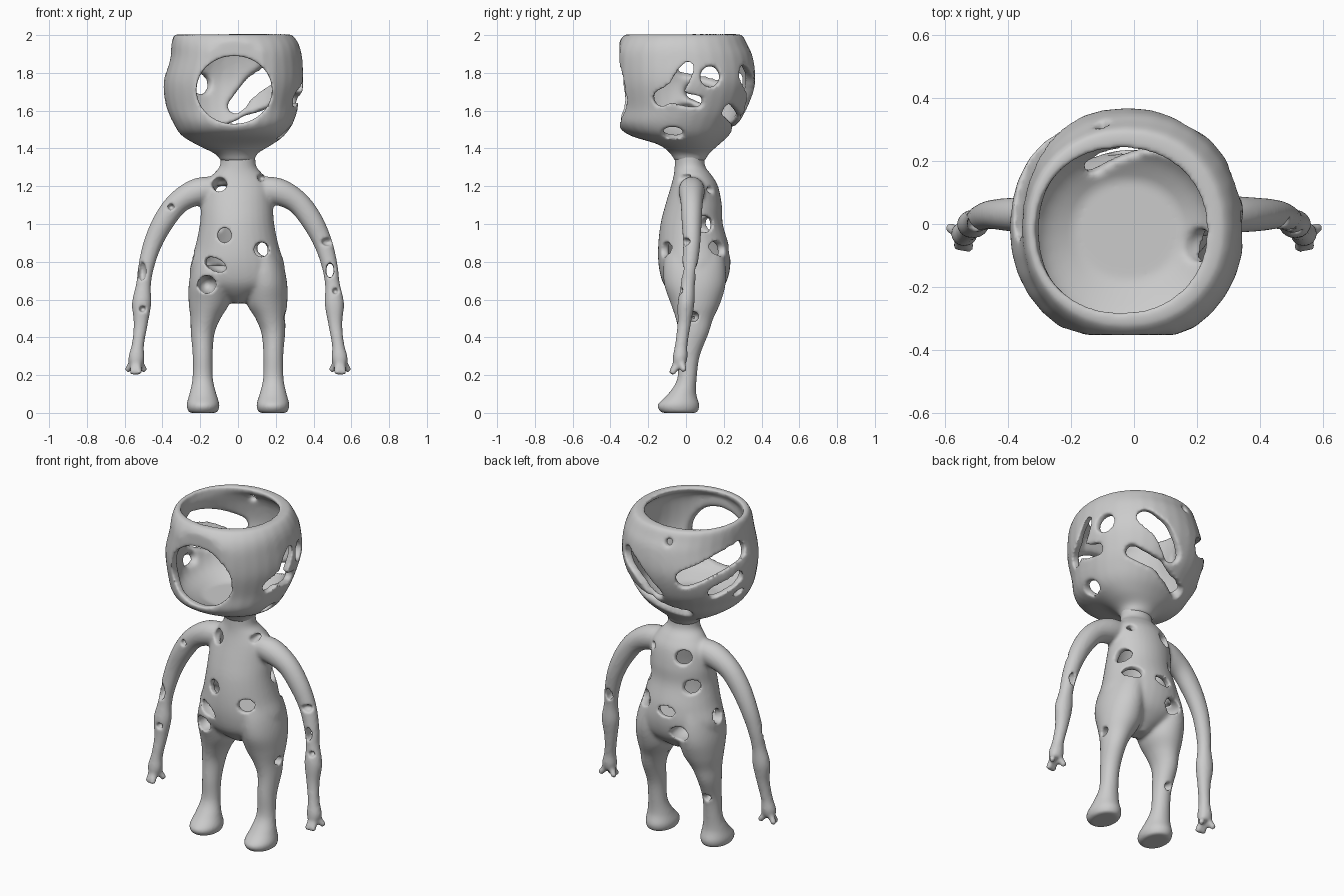
import bpy, bmesh, math
from mathutils import Vector, Matrix

cube = bpy.data.objects.get("Cube")
if cube:
    bpy.data.objects.remove(cube, do_unlink=True)

grey = bpy.data.materials.new("plain grey")
grey.use_nodes = True
grey.diffuse_color = (0.6, 0.6, 0.6, 1)
grey.node_tree.nodes["Principled BSDF"].inputs["Base Color"].default_value = grey.diffuse_color


def smooth_path(rings, steps=5):
    """Catmull-Rom interpolation through (x, y, z, rx, ry) rings."""
    pts = [Vector(r) for r in rings]
    ext = [pts[0]] + pts + [pts[-1]]
    out = []
    for a, b, c, d in zip(ext, ext[1:], ext[2:], ext[3:]):
        for i in range(steps):
            t = i / steps
            out.append(b + (c - a) * (t / 2) + (a * 2 - b * 5 + c * 4 - d) * (t * t / 2)
                       + (b * 3 - a - c * 3 + d) * (t ** 3 / 2))
    return out + [pts[-1]]


def loft(bm, rings, flat=True, power=1.0, sides=32, front=-1):
    """Closed skin over elliptical rings, level or square to their path."""
    path = smooth_path(rings)
    centres = [Vector(p[:3]) for p in path]
    loops = []
    for i, p in enumerate(path):
        along = Vector((0, 0, 1))
        if not flat:
            along = (centres[min(i + 1, len(path) - 1)] - centres[max(i - 1, 0)]).normalized()
        u = Vector((0, 1, 0)).cross(along).normalized()
        v = along.cross(u)
        loop = []
        for k in range(sides):
            a = math.tau * k / sides
            c, s = math.cos(a), math.sin(a)
            c = math.copysign(abs(c) ** power, c)
            s = math.copysign(abs(s) ** power, s)
            co = centres[i] + u * (c * p[3]) + v * (s * p[4])
            co.y = max(co.y, front)
            loop.append(bm.verts.new(co))
        loops.append(loop)
    for a, b in zip(loops, loops[1:]):
        for k in range(sides):
            n = (k + 1) % sides
            bm.faces.new((a[k], a[n], b[n], b[k]))
    bm.faces.new(loops[0][::-1])
    bm.faces.new(loops[-1])


def ellipsoid(bm, centre, size, roll=0):
    m = (Matrix.Translation(centre) @ Matrix.Rotation(math.radians(roll), 4, 'Y')
         @ Matrix.Diagonal((*size, 1)))
    bmesh.ops.create_icosphere(bm, subdivisions=3, radius=1, matrix=m)


def make_object(name, bm):
    mesh = bpy.data.meshes.new(name)
    bmesh.ops.recalc_face_normals(bm, faces=bm.faces[:])
    bm.to_mesh(mesh)
    bm.free()
    obj = bpy.data.objects.new(name, mesh)
    bpy.context.scene.collection.objects.link(obj)
    return obj


def remesh(obj, size):
    mod = obj.modifiers.new("Remesh", 'REMESH')
    mod.mode = 'VOXEL'
    mod.voxel_size = size


def relax(obj, rounds):
    mod = obj.modifiers.new("Smooth", 'SMOOTH')
    mod.factor = 0.5
    mod.iterations = rounds


def carve(name, solid, holes, voxel, rounds):
    """Fuse the solids, cut the holes, then soften every edge."""
    obj, cutter = make_object(name, solid), make_object(name + "_cutter", holes)
    cutter.hide_render = True
    remesh(cutter, 0.012)
    remesh(obj, 0.01)
    relax(obj, 5)
    cut = obj.modifiers.new("Cut", 'BOOLEAN')
    cut.operation, cut.solver, cut.object = 'DIFFERENCE', 'EXACT', cutter
    remesh(obj, voxel)
    relax(obj, rounds)
    graph = bpy.context.evaluated_depsgraph_get()
    mesh = bpy.data.meshes.new_from_object(obj.evaluated_get(graph))
    obj.modifiers.clear()
    obj.data = mesh
    mesh.name = name
    mesh.materials.clear()
    mesh.materials.append(grey)
    mesh.shade_smooth()
    bpy.data.objects.remove(cutter, do_unlink=True)


# Head: round bowl with a flattened face
head, head_cut = bmesh.new(), bmesh.new()
head_rings = [
    (0, .02, 1.33, .09, .08), (-.01, .02, 1.37, .11, .1), (-.02, .015, 1.42, .2, .16),
    (-.025, -.035, 1.47, .275, .265), (-.025, -.045, 1.53, .315, .32),
    (-.03, -.02, 1.62, .35, .35), (-.022, -.01, 1.75, .372, .377), (-.01, -.015, 1.88, .35, .37),
    (-.015, -.02, 1.95, .338, .345), (-.025, -.015, 1.995, .318, .318),
    (-.03, -.015, 2.005, .3, .3)]
loft(head, head_rings, power=.95, front=-.352)

# Head cavity, open at the top
inner = [(x, y, z, rx - .05, ry - .05) for x, y, z, rx, ry in head_rings[4:9]]
floor = (-.02, -.02, 1.47, .17, .16)
rim = [(-.04, -.02, 1.99, .272, .262), (-.04, -.02, 2.1, .28, .27)]
loft(head_cut, [floor] + inner + rim, power=.95, front=-.3)

# Face opening
bmesh.ops.create_cone(
    head_cut, cap_ends=True, segments=48, radius1=1, radius2=1, depth=.4,
    matrix=Matrix.Translation((-.02, -.4, 1.71)) @ Matrix.Diagonal((.2, 1, .18, 1))
    @ Matrix.Rotation(math.pi / 2, 4, 'X'))


def slot(points, r):
    """Winding slot through the head wall."""
    middle = Vector((-.02, .01, 1.72))
    for a, b in zip(points, points[1:]):
        for i in range(9):
            ray = Vector(a).lerp(Vector(b), i / 8) - middle
            ellipsoid(head_cut, middle + ray.normalized() * .34, (r, r, r))


# Back slots
slot([(.16, .29, 1.79), (.08, .33, 1.73), (-.01, .33, 1.61)], .056)
slot([(.22, .24, 1.59), (.06, .28, 1.54), (-.14, .21, 1.47)], .043)
# Left side slots
slot([(.34, -.15, 1.66), (.34, -.06, 1.71), (.34, .01, 1.84)], .048)
slot([(.34, -.04, 1.66), (.34, .06, 1.64)], .037)
# Right side slots
slot([(-.2, .29, 1.74), (-.32, .17, 1.81), (-.37, 0, 1.85)], .056)
slot([(-.31, .17, 1.65), (-.37, .04, 1.7)], .045)
slot([(-.36, -.02, 1.59), (-.36, .02, 1.59)], .035)
# Round head holes
ellipsoid(head_cut, (.34, .13, 1.78), (.12, .056, .06))
ellipsoid(head_cut, (.26, -.07, 1.48), (.1, .06, .035))
ellipsoid(head_cut, (-.1, .315, 1.94), (.022, .05, .024))
carve("head", head, head_cut, .01, 7)

# Torso and neck
body, body_cut = bmesh.new(), bmesh.new()
torso = [
    (0, .045, .58, .03, .05), (0, .045, .63, .13, .12), (0, .045, .69, .235, .168),
    (-.005, .045, .78, .252, .19), (-.005, .04, .88, .222, .188), (-.005, .03, 1, .197, .165),
    (-.005, .04, 1.1, .19, .15), (0, .045, 1.2, .175, .125), (0, .035, 1.26, .135, .1),
    (0, .02, 1.31, .095, .08), (0, .02, 1.4, .095, .08)]
loft(body, torso)
loft(body_cut, [(x, y, z, rx - .045, ry - .045) for x, y, z, rx, ry in torso[3:8]])

for side in (-1, 1):
    # Leg and foot, rising inside the hip
    leg = [
        (.185, -.035, 0, .075, .095), (.185, -.04, .04, .088, .112), (.186, -.02, .1, .072, .075),
        (.187, .005, .18, .055, .052), (.187, .015, .3, .053, .058), (.187, .04, .42, .063, .08),
        (.172, .045, .5, .08, .1), (.153, .05, .58, .108, .132), (.147, .047, .68, .114, .163),
        (.133, .045, .78, .108, .165), (.11, .045, .88, .09, .15)]
    loft(body, [(side * x, *rest) for x, *rest in leg])
    # Arm and palm
    arm = [
        (.08, .03, 1.185, .06, .06), (.2, .03, 1.175, .072, .07), (.31, .03, 1.12, .062, .06),
        (.39, .03, 1.02, .058, .054), (.45, .03, .9, .05, .047), (.485, .02, .78, .043, .042),
        (.5, .01, .68, .04, .038), (.51, 0, .58, .052, .045), (.515, -.01, .47, .038, .036),
        (.53, -.025, .36, .033, .034), (.537, -.03, .3, .043, .04), (.54, -.035, .265, .04, .036)]
    loft(body, [(side * x, *rest) for x, *rest in arm], flat=False)
    # Fingers
    for x, y, z in ((.49, -.01, .22), (.522, -.08, .205), (.56, -.075, .205), (.59, -.01, .22)):
        loft(body, [(side * .54, -.03, .29, .022, .022), (side * x, y, z, .018, .018)],
             flat=False, sides=12)

# Front torso holes: x, y, z, half width, half height, roll
for x, y, z, w, h, roll in (
        (-.1, -.06, 1.21, .043, .04, 0), (.125, -.04, 1.245, .024, .024, 0),
        (-.07, -.1, .94, .038, .042, 0), (.125, -.1, .865, .042, .04, 0),
        (-.165, -.1, .68, .05, .048, 0), (-.12, -.11, .785, .065, .034, 25)):
    ellipsoid(body_cut, (x, y, z), (w, .1, h), roll)
# Back torso holes
for x, z, w, h in (
        (-.09, 1.17, .05, .045), (-.145, 1.0, .05, .046), (-.02, .85, .06, .035),
        (-.1, .73, .06, .045), (.15, .87, .05, .042), (.13, 1.18, .024, .024)):
    ellipsoid(body_cut, (x, .18, z), (w, .1, h))
# Side torso and leg holes: x, y, z, radius
for x, y, z, r in (
        (.19, .1, 1.0, .047), (-.24, .04, .81, .042), (.2, .04, .51, .03)):
    ellipsoid(body_cut, (x, y, z), (.12, r, r))
ellipsoid(body_cut, (-.19, .07, .31), (.022, .05, .026))
# Arm holes: x, y, z, half width, depth, half height
for x, y, z, w, d, h in (
        (-.355, -.02, 1.09, .02, .05, .02), (-.508, -.01, .75, .022, .04, .055),
        (-.505, -.04, .55, .02, .045, .02), (.475, -.005, .905, .035, .035, .022),
        (.487, .01, .755, .02, .1, .045), (.515, -.03, .645, .018, .045, .02)):
    ellipsoid(body_cut, (x, y, z), (w, d, h))
carve("body", body, body_cut, .008, 4)
